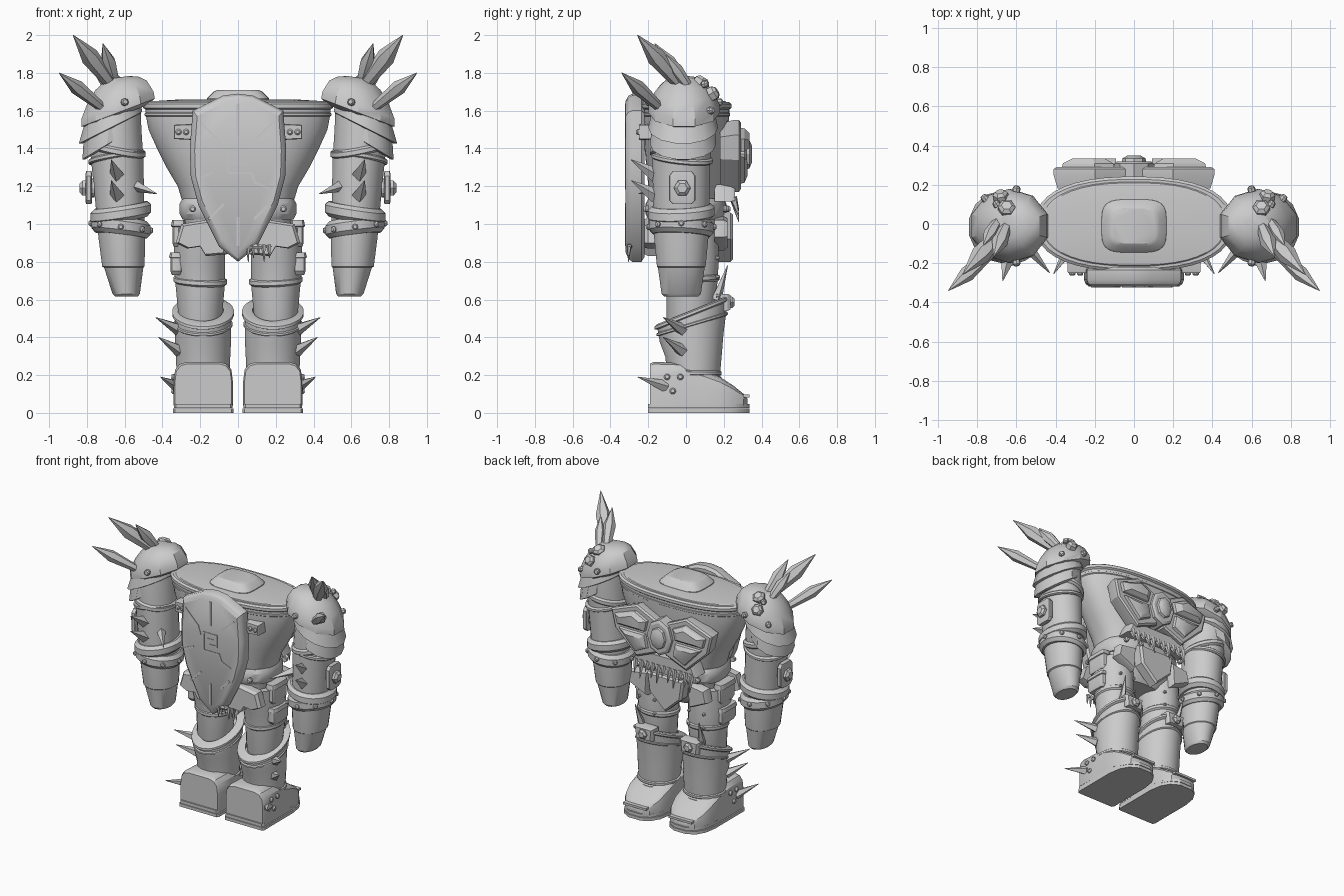
import bpy, bmesh, math
from mathutils import Vector

grey = bpy.data.materials.new("stone grey")
grey.diffuse_color = (0.6, 0.6, 0.6, 1)


def make(name, bm, mirror=False):
    bmesh.ops.recalc_face_normals(bm, faces=bm.faces)
    me = bpy.data.meshes.new(name)
    bm.to_mesh(me)
    bm.free()
    me.materials.append(grey)
    ob = bpy.data.objects.new(name, me)
    bpy.context.collection.objects.link(ob)
    if mirror:
        ob.modifiers.new("mirror", 'MIRROR')
    return ob


def skin(bm, loops, caps=True, closed=False):
    rows = [[bm.verts.new(p) for p in lp] for lp in loops]
    n = len(rows[0])
    pairs = list(zip(rows, rows[1:])) + ([(rows[-1], rows[0])] if closed else [])
    for a, b in pairs:
        for i in range(n):
            j = (i + 1) % n
            bm.faces.new((a[i], a[j], b[j], b[i]))
    if caps and not closed:
        bm.faces.new(rows[0][::-1])
        bm.faces.new(rows[-1])


def ring(x, y, z, rx, ry, tx=0, ty=0, n=24, p=2.0):
    """Superellipse loop; tx and ty slope it along x and y."""
    out = []
    for i in range(n):
        a = 2 * math.pi * (i + 0.5) / n
        c, s = math.cos(a), math.sin(a)
        dx = math.copysign(abs(c) ** (2 / p), c) * rx
        dy = math.copysign(abs(s) ** (2 / p), s) * ry
        out.append((x + dx, y + dy, z + tx * dx + ty * dy))
    return out


def loft(bm, rings, n=24, p=2.0):
    skin(bm, [ring(*r, n=n, p=p) for r in rings])


def band(bm, x, y, z, rx, ry, h, tx=0, ty=0, t=0.02, n=24, p=2.0):
    prof = [(-.04, -.5), (0, -.5), (t, -.25), (t, .25), (0, .5), (-.04, .5)]
    skin(bm, [ring(x, y, z + k * h, rx + d, ry + d, tx, ty, n, p) for d, k in prof], closed=True)


def plate(bm, pts, layers):
    """x-z outline stacked along y; layers are (scale, y)."""
    cx = sum(p[0] for p in pts) / len(pts)
    cz = sum(p[1] for p in pts) / len(pts)
    skin(bm, [[(cx + (x - cx) * s, y, cz + (z - cz) * s) for x, z in pts] for s, y in layers])


def spike(bm, a, b, r, n=6, mid=0.0):
    a, b = Vector(a), Vector(b)
    q = (b - a).to_track_quat('Z', 'Y')
    L = (b - a).length
    spots = [(r * (.55 if mid else 1), 0)] + ([(r, L * mid)] if mid else []) + [(.002, L)]
    skin(bm, [[a + q @ Vector((k * math.cos(6.2832 * i / n), k * math.sin(6.2832 * i / n), h))
               for i in range(n)] for k, h in spots])


def knob(bm, c, d, r, h, n=10):
    c, d = Vector(c), Vector(d).normalized()
    q = d.to_track_quat('Z', 'Y')
    skin(bm, [[c + q @ Vector((k * r * math.cos(6.2832 * i / n), k * r * math.sin(6.2832 * i / n), u * h))
               for i in range(n)] for k, u in [(1, -.5), (1, .5), (.6, 1)]])


def bars(bm, pts, w, y0, y1):
    for (x, z), (u, v) in zip(pts, pts[1:]):
        d = Vector((u - x, v - z)).normalized() * w
        e = Vector((-d.y, d.x))
        plate(bm, [(x - d.x + e.x, z - d.y + e.y), (u + d.x + e.x, v + d.y + e.y),
                   (u + d.x - e.x, v + d.y - e.y), (x - d.x - e.x, z - d.y - e.y)], [(1, y0), (1, y1)])


def sym(half):
    """Complete an outline from its right half, listed top to bottom."""
    return half + [(-x, z) for x, z in reversed(half) if x > 0]


# torso, rim and neck
bm = bmesh.new()
loft(bm, [(0, 0, 1.1, .29, .19), (0, 0, 1.2, .32, .2), (0, 0, 1.3, .38, .21), (0, 0, 1.4, .43, .22),
          (0, 0, 1.5, .475, .225), (0, 0, 1.58, .49, .23), (0, 0, 1.63, .49, .23),
          (0, 0, 1.65, .46, .21), (0, 0, 1.66, .3, .14)], 40, 2.4)
make("torso", bm)
bm = bmesh.new()
band(bm, 0, 0, 1.625, .49, .228, .04, n=40, p=2.4, t=.014)
band(bm, 0, 0, 1.58, .487, .226, .025, n=40, p=2.4, t=.008)
make("torso_rim", bm)
bm = bmesh.new()
loft(bm, [(0, -.01, 1.63, .17, .14), (0, -.01, 1.665, .165, .135), (0, -.01, 1.7, .13, .105),
          (0, -.01, 1.71, .11, .09)], 32, 4)
make("neck", bm)

# belt, pelvis and hip plates
bm = bmesh.new()
band(bm, 0, 0, 1.08, .295, .2, .11, n=32, p=2.6, t=.015)
for sx in (-1, 1):
    for x, y in ((.24, -.205), (.24, .205), (.12, .215)):
        knob(bm, (sx * x, y, 1.08), (0, y, 0), .018, .02)
make("belt", bm)
bm = bmesh.new()
loft(bm, [(0, 0, .84, .16, .13), (0, 0, .92, .27, .18), (0, 0, 1.06, .29, .2)], 32, 2.6)
make("pelvis", bm)
hip = [(.05, 1.04), (.3, 1.0), (.33, .9), (.27, .87), (.2, .88), (.17, .83), (.06, .84)]
bm = bmesh.new()
plate(bm, hip, [(1, -.15), (1, -.2), (.88, -.22)])
plate(bm, [(.16, 1.04), (.3, 1.02), (.32, .93), (.17, .86)], [(1, .15), (1, .2), (.85, .22)])
make("hip_plates", bm, True)

# front shield with engraved-style lines
bm = bmesh.new()
plate(bm, sym([(0, 1.69), (.08, 1.68), (.24, 1.6), (.255, 1.4), (.25, 1.25), (.21, 1.1), (.1, .88), (0, .8)]),
      [(.95, -.22), (1, -.235), (1, -.285), (.97, -.305), (.9, -.32)])
make("front_shield", bm)
bm = bmesh.new()
for path, w in [
    ([(.02, 1.36), (-.02, 1.36), (-.02, 1.32), (.05, 1.32), (.05, 1.4), (-.055, 1.4), (-.055, 1.27),
      (.07, 1.27), (.09, 1.22), (.16, 1.19)], .006),
    ([(0, 1.47), (0, 1.63)], .007), ([(0, .89), (0, 1.03)], .007), ([(.1, 1.46), (.19, 1.54)], .004),
    ([(-.2, 1.54), (-.1, 1.44), (-.08, 1.38)], .004), ([(-.21, 1.24), (-.14, 1.27)], .007),
    ([(-.15, 1.03), (-.08, 1.1)], .007), ([(.09, 1.03), (.15, 1.09)], .007)]:
    bars(bm, path, w, -.318, -.324)
make("shield_carving", bm)
bm = bmesh.new()
for i in range(5):
    spike(bm, (.05 + i * .028, -.3, .89), (.055 + i * .028, -.305, .8 + .02 * (i % 3)), .014, 5)
spike(bm, (.02, -.3, .88), (.18, -.3, .88), .016, 6, .5)
make("shield_drips", bm)
bm = bmesh.new()
plate(bm, [(.24, 1.53), (.34, 1.525), (.34, 1.45), (.24, 1.445)], [(1, -.15), (1, -.24), (.9, -.25)])
for x in (.275, .315):
    knob(bm, (x, -.25, 1.487), (0, -1, 0), .016, .014)
make("chest_brackets", bm, True)

# back ornament: wing plates, raised panels, gem, fringe and cloth
wing = [(.03, 1.47), (.2, 1.55), (.41, 1.47), (.38, 1.34), (.2, 1.17), (.03, 1.24)]
bm = bmesh.new()
plate(bm, wing, [(.9, .18), (1, .25), (1, .28), (.93, .29)])
plate(bm, [(.1, 1.46), (.2, 1.51), (.37, 1.45), (.35, 1.38), (.12, 1.38)], [(1, .28), (.95, .31), (.6, .335)])
plate(bm, [(.12, 1.36), (.34, 1.36), (.2, 1.21), (.1, 1.26)], [(1, .28), (.9, .31), (.5, .325)])
make("back_wings", bm, True)
bm = bmesh.new()
for s, ys in ((1, [(1, .2), (1, .31), (.85, .32)]), (.65, [(1, .31), (.9, .335), (.5, .35)])):
    plate(bm, [(.1 * s * math.sin(math.pi * k / 4), 1.37 + .13 * s * math.cos(math.pi * k / 4))
               for k in range(8)], ys)
make("back_gem", bm)
bm = bmesh.new()
plate(bm, [(-.22, 1.21), (.22, 1.21), (.26, 1.12), (-.26, 1.12)], [(1, .15), (1, .24), (.95, .26)])
for i in range(11):
    x = (i - 5) * .045
    spike(bm, (x, .25, 1.14), (x, .28, 1.01 + .03 * (i % 3)), .022, 5)
make("back_fringe", bm)
bm = bmesh.new()
plate(bm, sym([(.15, 1.06), (.13, .92), (0, .8)]), [(1, .17), (1, .235), (.9, .25)])
make("back_cloth", bm)

# thighs and side pouches
bm = bmesh.new()
loft(bm, [(.2, .02, .45, .105, .11), (.2, .02, .5, .115, .125), (.2, .03, .66, .13, .135),
          (.205, .02, .8, .138, .155), (.2, .0, .98, .135, .17)])
band(bm, .2, .03, .7, .13, .137, .04, .05, .1, .012)
make("thighs", bm, True)
bm = bmesh.new()
for z, h, x in ((.95, .07, .315), (.79, .06, .325)):
    loft(bm, [(x, .0, z - h, .025, .07), (x, .0, z - h + .02, .033, .085), (x, .0, z + h * .5, .033, .085),
              (x, .0, z + h * .55, .04, .09), (x, .0, z + h, .034, .085)], 20, 5)
for z in (.62, .72, .82):
    for x in (.14, .26):
        knob(bm, (x, .165, z), (0, 1, 0), .01, .014, 8)
make("thigh_pouches", bm, True)

# shin guards with sloped tops, knee knobs
bm = bmesh.new()
loft(bm, [(.185, .04, .19, .14, .14), (.185, .04, .3, .145, .15, 0, .03), (.185, .03, .4, .15, .17, 0, .15),
          (.185, .035, .535, .15, .19, 0, .4), (.185, .03, .51, .115, .14, 0, .4)], 28)
band(bm, .185, .035, .53, .148, .187, .03, 0, .4, .016, 28)
band(bm, .185, .033, .47, .148, .182, .02, 0, .3, .008, 28)
band(bm, .185, .04, .21, .14, .14, .03, 0, 0, .01, 28)
make("shin_guards", bm, True)
bm = bmesh.new()
plate(bm, [(.11, .63), (.26, .63), (.25, .54), (.12, .54)], [(1, .16), (1, .22), (.85, .235)])
knob(bm, (.185, .23, .585), (0, 1, 0), .035, .028, 6)
spike(bm, (.24, .16, .6), (.26, .22, .78), .03, 5)
make("knee_knobs", bm, True)


# boots
def boot_loops(stations):
    half = [(1, 0), (1, .55), (.95, .82), (.8, .95), (.55, 1)]
    prof = half + [(-a, b) for a, b in reversed(half)]
    return [[(.184 + a * w, y, z0 + b * (z1 - z0)) for a, b in prof] for y, w, z0, z1 in stations]


bm = bmesh.new()
skin(bm, boot_loops([(-.19, .15, .04, .26), (-.17, .157, .04, .27), (-.02, .155, .04, .265), (.1, .155, .04, .225),
                     (.18, .152, .04, .19), (.25, .135, .04, .145), (.305, .1, .04, .1), (.325, .05, .04, .075)]))
band(bm, .184, .04, .205, .13, .13, .05, 0, -.2, .02)
make("boots", bm, True)
bm = bmesh.new()
for z, g in ((0, 0), (.026, -.005)):
    out = [(-.2, .15), (-.185, .16), (.15, .16), (.24, .145), (.3, .11), (.335, .05)]
    loop = [(.184 + w + g, y) for y, w in out] + [(.184 - w - g, y) for y, w in reversed(out)]
    skin(bm, [[(x, y, h) for x, y in loop] for h in (z, z + .022)])
make("boot_soles", bm, True)
bm = bmesh.new()
for y, z in ((-.1, .19), (-.03, .19), (-.07, .115)):
    knob(bm, (.335, y, z), (1, 0, .1), .017, .018)
bars(bm, [(.1, .09), (.27, .09)], .008, .25, .335)
make("boot_studs", bm, True)
bm = bmesh.new()
for a, b in (((.31, -.02, .44), (.435, -.12, .505)), ((.31, -.02, .33), (.42, -.12, .4)),
             ((.32, -.11, .14), (.41, -.255, .19))):
    spike(bm, a, b, .035, 5)
make("leg_spikes", bm, True)

# arms, bands and cuffs
bm = bmesh.new()
loft(bm, [(.59, -.025, .615, .06, .09), (.592, -.025, .63, .073, .105), (.605, -.025, .77, .105, .125),
          (.607, -.025, .775, .113, .13), (.615, -.025, .93, .125, .145), (.625, -.025, 1.1, .13, .15),
          (.64, -.025, 1.35, .14, .155), (.655, -.02, 1.5, .145, .16), (.655, -.02, 1.62, .14, .15)])
make("arms", bm, True)
bm = bmesh.new()
band(bm, .62, -.025, 1.06, .14, .155, .08, -.15, .05, .022)
band(bm, .62, -.025, .985, .138, .152, .09, .12, -.05, .02)
band(bm, .645, -.022, 1.4, .142, .157, .045, .2, .1, .014)
band(bm, .643, -.022, 1.35, .141, .156, .03, -.15, -.1, .01)
for i in range(8):
    a = math.pi * i / 4
    c, s = math.cos(a), math.sin(a)
    knob(bm, (.62 + .157 * c, -.025 + .172 * s, .985 + .019 * c), (c, s, 0), .016, .014, 8)
make("arm_cuffs", bm, True)
bm = bmesh.new()
loft(bm, [(.79, -.02, 1.105, .015, .05), (.79, -.02, 1.125, .018, .07), (.79, -.02, 1.255, .018, .07),
          (.79, -.02, 1.28, .015, .05)], 16, 6)
knob(bm, (.775, -.02, 1.19), (1, 0, 0), .05, .03, 12)
knob(bm, (.81, -.02, 1.19), (1, 0, 0), .045, .028, 6)
make("arm_plates", bm, True)
bm = bmesh.new()
for z in (1.26, 1.15):
    spike(bm, (.64, -.16, z), (.67, -.29, z + .08), .04, 4)
spike(bm, (.54, -.12, 1.2), (.43, -.25, 1.16), .03, 4)
make("arm_spikes", bm, True)

# layered shoulder armour
bm = bmesh.new()
t = -.38
loft(bm, [(.635, -.01, 1.57, .16, .15, t), (.635, -.01, 1.59, .205, .19, t), (.638, -.01, 1.63, .2, .188, t),
          (.64, -.01, 1.70, .165, .155, t), (.64, -.01, 1.745, .12, .115, t * .8), (.635, -.01, 1.775, .06, .06, t * .4)], 10)
loft(bm, [(.675, -.015, 1.5, .15, .15, -.5), (.675, -.015, 1.51, .172, .185, -.5),
          (.665, -.015, 1.6, .15, .165, -.45)], 14)
loft(bm, [(.695, -.015, 1.41, .12, .14, -.6), (.695, -.015, 1.42, .132, .175, -.6),
          (.68, -.015, 1.53, .14, .165, -.55)], 14)
for x, y, z in ((.6, -.195, 1.645), (.6, .175, 1.645), (.76, .13, 1.6), (.7, .1, 1.74)):
    knob(bm, (x, y, z), (x - .64, y, .02), .02, .02, 8)
make("shoulder_armour", bm, True)
bm = bmesh.new()
for a, b, r in (((.64, .0, 1.7), (.873, -.257, 2.0), .05), ((.64, .02, 1.7), (.715, -.165, 1.955), .042),
                ((.68, .04, 1.69), (.77, -.11, 1.9), .035), ((.7, -.12, 1.6), (.947, -.34, 1.8), .04)):
    spike(bm, a, b, r, 6, .62)
knob(bm, (.65, .08, 1.75), (0, .6, 1), .045, .03, 6)
knob(bm, (.68, .14, 1.69), (.2, 1, .6), .04, .03, 6)
make("shoulder_crystals", bm, True)

# smooth rounded parts while keeping hard edges
for ob in bpy.context.scene.objects:
    ob.select_set(True)
    bpy.context.view_layer.objects.active = ob
bpy.ops.object.shade_smooth_by_angle(angle=math.radians(30))
